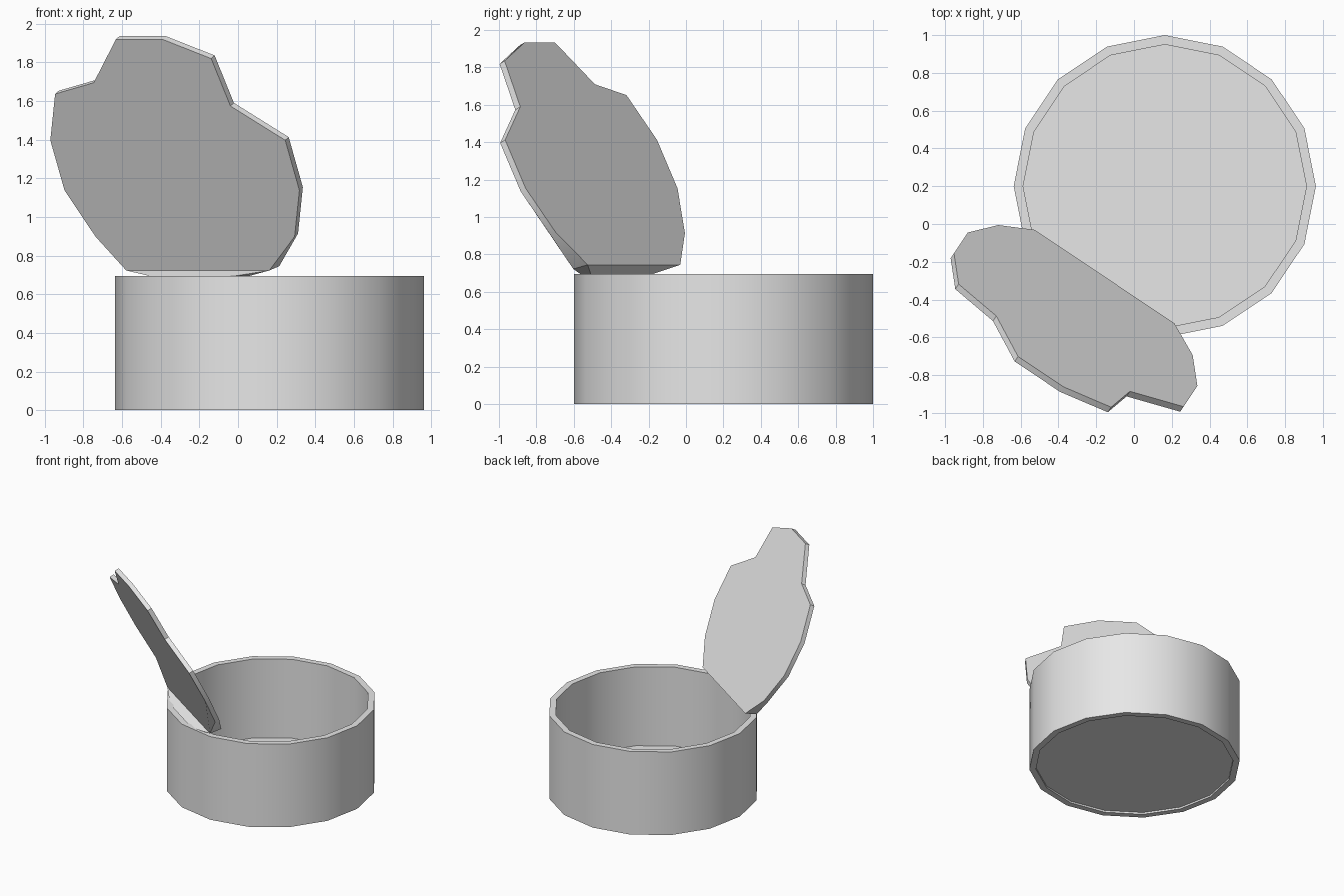
import bpy, bmesh
from math import sin, cos, pi, radians
from mathutils import Vector

cube = bpy.data.objects.get("Cube")
if cube:
    bpy.data.objects.remove(cube, do_unlink=True)

SIDES = 16
STEP = 2 * pi / SIDES
CENTRE = Vector((0.163, 0.2, 0))

metal = bpy.data.materials.new("grey_metal")
metal.use_nodes = True
metal.diffuse_color = (0.8, 0.8, 0.8, 1)
metal.node_tree.nodes["Principled BSDF"].inputs["Base Color"].default_value = (0.8, 0.8, 0.8, 1)


def finish(name, bm):
    mesh = bpy.data.meshes.new(name)
    bm.to_mesh(mesh)
    bm.free()
    obj = bpy.data.objects.new(name, mesh)
    bpy.context.collection.objects.link(obj)
    mesh.materials.append(metal)
    bpy.ops.object.select_all(action="DESELECT")
    obj.select_set(True)
    bpy.context.view_layer.objects.active = obj
    return obj


# Can: a wall and recessed floor turned from one profile
profile = [(0, 0.035), (0.75, 0.035), (0.75, 0.695), (0.8, 0.695),
           (0.8, 0), (0.75, 0), (0.75, 0.015), (0, 0.015)]
bm = bmesh.new()
verts = [bm.verts.new(CENTRE + Vector((r, 0, z))) for r, z in profile]
edges = [bm.edges.new(pair) for pair in zip(verts, verts[1:])]
bmesh.ops.spin(bm, geom=verts + edges, cent=CENTRE, axis=(0, 0, 1),
               angle=2 * pi, steps=SIDES, use_merge=True)
bmesh.ops.remove_doubles(bm, verts=bm.verts, dist=0.0005)
bmesh.ops.recalc_face_normals(bm, faces=bm.faces)
finish("can_body", bm)
bpy.ops.object.shade_smooth_by_angle(angle=radians(30))

# Lid: a disc folded open along a chord, with two dented corners
hinge_angle = 10.5 * STEP
outward = Vector((cos(hinge_angle), sin(hinge_angle), 0))
along = Vector((-outward.y, outward.x, 0))
fold = CENTRE + outward * 0.575 + Vector((0, 0, 0.745))
slope = outward * cos(radians(63)) + Vector((0, 0, sin(radians(63))))
RADIUS, FOLD_DISTANCE = 0.745, 0.604
dents = {5: (-0.36, 1.083), 9: (0.45, 0.948)}

bm = bmesh.new()
panel = []
for i in range(14):
    a = (i + 1.5) * STEP
    p, q = -RADIUS * sin(a), FOLD_DISTANCE - RADIUS * cos(a)
    if i in (0, 13):
        p, q = (-0.445 if i == 0 else 0.445), 0
    p, q = dents.get(i, (p, q))
    panel.append(bm.verts.new(fold + along * p + slope * q))
bm.faces.new(panel)

# Hinge flap: the sliver of the disc still held at the rim
hinge = [bm.verts.new(fold + along * p + outward * 0.16 - Vector((0, 0, 0.1)))
         for p in (0.146, -0.146)]
bm.faces.new([panel[0], panel[-1]] + hinge)
lid = finish("open_lid", bm)
solid = lid.modifiers.new("thickness", "SOLIDIFY")
solid.thickness = 0.036
solid.offset = -1
solid.use_even_offset = True
bpy.ops.object.modifier_apply(modifier=solid.name)
bpy.ops.object.shade_smooth_by_angle(angle=radians(30))
